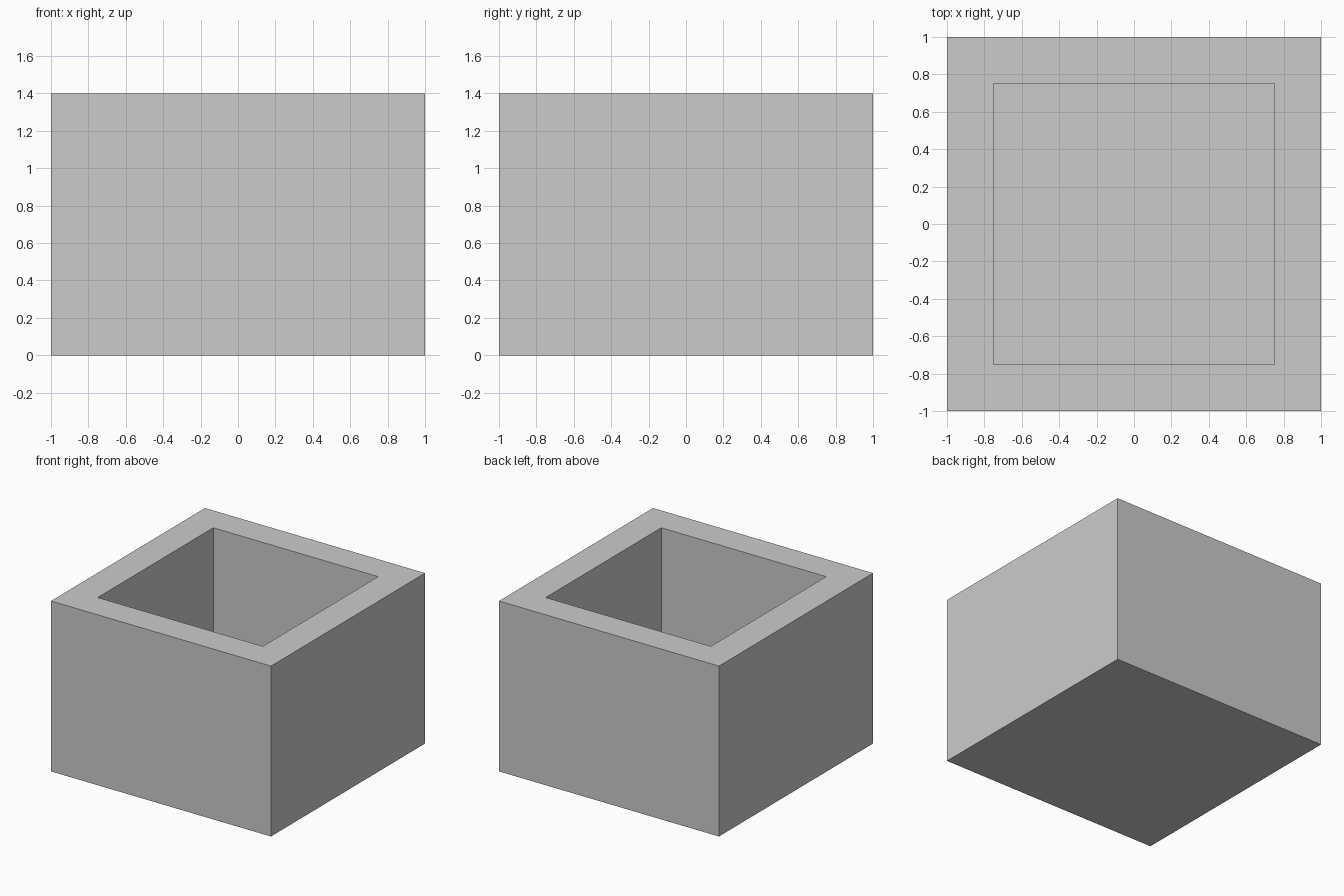
import bpy
import bmesh
from mathutils import Matrix, Vector

if "Cube" in bpy.data.objects:
    bpy.data.objects.remove(bpy.data.objects["Cube"])

SIZE, HEIGHT, WALL = 2.0, 1.4, 0.25

# Solid square block standing on the ground
bm = bmesh.new()
bmesh.ops.create_cube(bm, size=1.0)
bmesh.ops.transform(bm, verts=bm.verts,
                    matrix=Matrix.Translation((0, 0, HEIGHT / 2)) @ Matrix.Diagonal((SIZE, SIZE, HEIGHT, 1)))

# Rim: inset the top face by the wall thickness
bm.normal_update()
top = max(bm.faces, key=lambda f: f.calc_center_median().z)
bmesh.ops.inset_region(bm, faces=[top], thickness=WALL, use_even_offset=True)

# Cavity: push the inner face down, leaving a floor as thick as the walls
floor = bmesh.ops.extrude_discrete_faces(bm, faces=[top])["faces"][0]
bmesh.ops.translate(bm, verts=floor.verts, vec=Vector((0, 0, WALL - HEIGHT)))
bmesh.ops.recalc_face_normals(bm, faces=bm.faces)

mesh = bpy.data.meshes.new("open_box")
bm.to_mesh(mesh)
bm.free()
bpy.context.collection.objects.link(bpy.data.objects.new("open_box", mesh))
